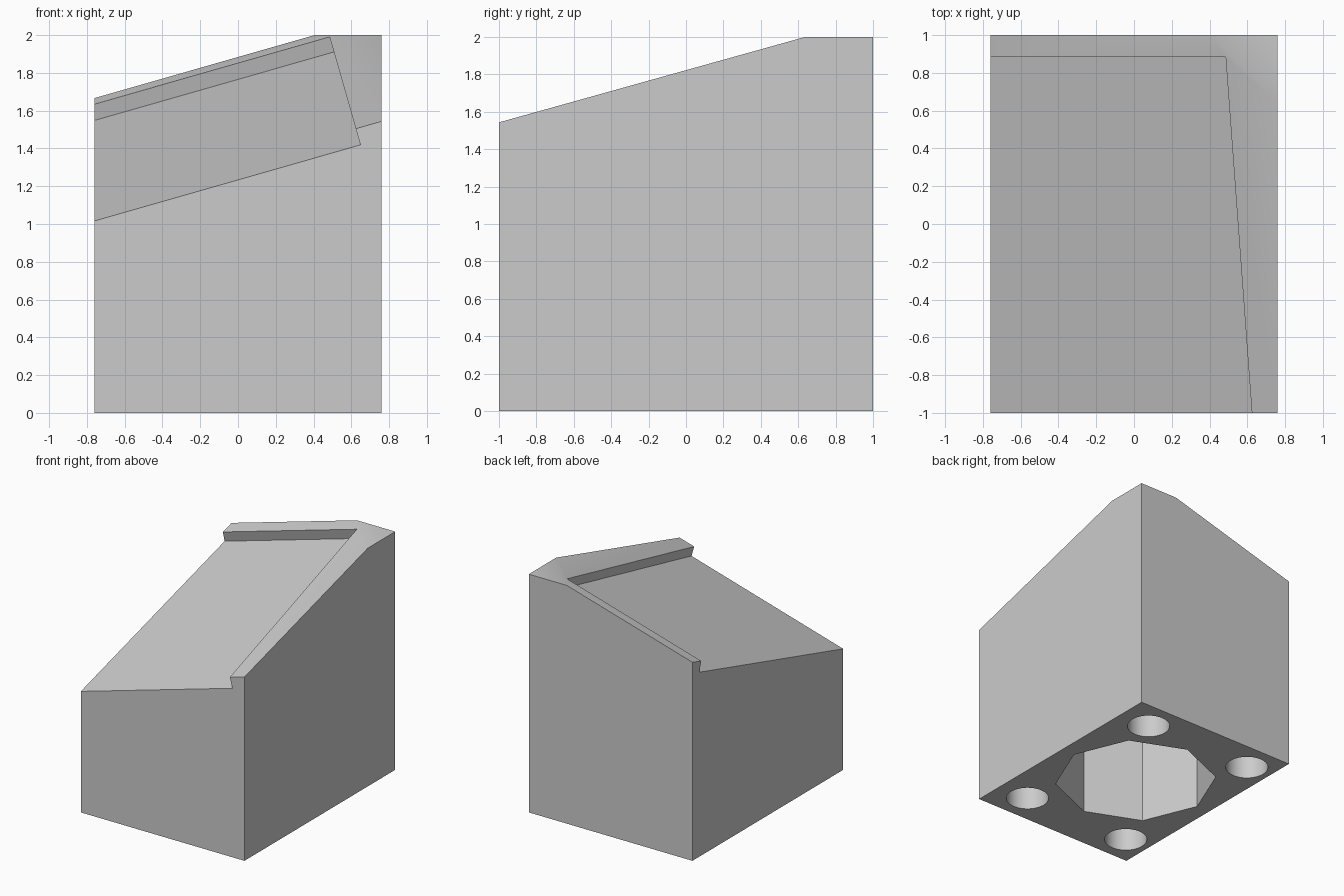
import bpy, bmesh, math
from mathutils import Vector, Matrix

if "Cube" in bpy.data.objects:
    bpy.data.objects.remove(bpy.data.objects["Cube"], do_unlink=True)

grey = bpy.data.materials.new("plain grey")
grey.use_nodes = True
colour = (0.6, 0.6, 0.6, 1)
grey.diffuse_color = colour
grey.node_tree.nodes["Principled BSDF"].inputs["Base Color"].default_value = colour

SLOPE_X, SLOPE_Y, TOP = 0.286, 0.279, 1.605
normal = Vector((-SLOPE_X, -SLOPE_Y, 1)).normalized()


def make_object(name, bm):
    mesh = bpy.data.meshes.new(name)
    bm.to_mesh(mesh)
    bm.free()
    mesh.materials.append(grey)
    obj = bpy.data.objects.new(name, mesh)
    bpy.context.collection.objects.link(obj)
    return obj


def box(low, high, matrix=Matrix()):
    low, high = Vector(low), Vector(high)
    bm = bmesh.new()
    size = Matrix.Diagonal((*(high - low), 1))
    bmesh.ops.create_cube(bm, size=1, matrix=matrix @ Matrix.Translation((low + high) / 2) @ size)
    return bm


def socket(sides, radius, depth, x, y):
    bm = bmesh.new()
    bmesh.ops.create_cone(bm, cap_ends=True, segments=sides, radius1=radius, radius2=radius,
                          depth=2 * depth, matrix=Matrix.Translation((x, y, 0)))
    return bm


def cut(body, bm):
    cutter = make_object("cutter", bm)
    cutter.hide_render = True
    mod = body.modifiers.new("cut", 'BOOLEAN')
    mod.operation, mod.solver, mod.object = 'DIFFERENCE', 'EXACT', cutter
    bpy.ops.object.modifier_apply(modifier=mod.name)
    bpy.data.objects.remove(cutter, do_unlink=True)


# Block with its top sliced on a double slope, leaving a flat back corner
bm = box((-0.76, -1, 0), (0.76, 1, 2))
bmesh.ops.bisect_plane(bm, geom=bm.verts[:] + bm.edges[:] + bm.faces[:],
                       plane_co=(0, 0, TOP), plane_no=normal, clear_outer=True)
bmesh.ops.holes_fill(bm, edges=[e for e in bm.edges if e.is_boundary])
bmesh.ops.recalc_face_normals(bm, faces=bm.faces[:])
block = make_object("sloped_block", bm)
bpy.context.view_layer.objects.active = block
block.select_set(True)

# Shallow tray in the slope, open to the front and one side
along = Vector((1, 0, SLOPE_X)).normalized()
frame = Matrix((along, normal.cross(along), normal)).transposed().to_4x4()
cx, cy = 0.485, 0.885
frame.translation = (cx, cy, TOP + SLOPE_X * cx + SLOPE_Y * cy)
cut(block, box((-3, -3, -0.086), (0, 0, 1), frame))

# Octagonal cavity and four round sockets in the underside
cut(block, socket(8, 0.636, 1.0, 0, 0.02))
for x in (-0.54, 0.475):
    for y in (-0.745, 0.745):
        cut(block, socket(48, 0.167, 0.25, x, y))

bpy.ops.object.shade_smooth_by_angle(angle=math.radians(30))
